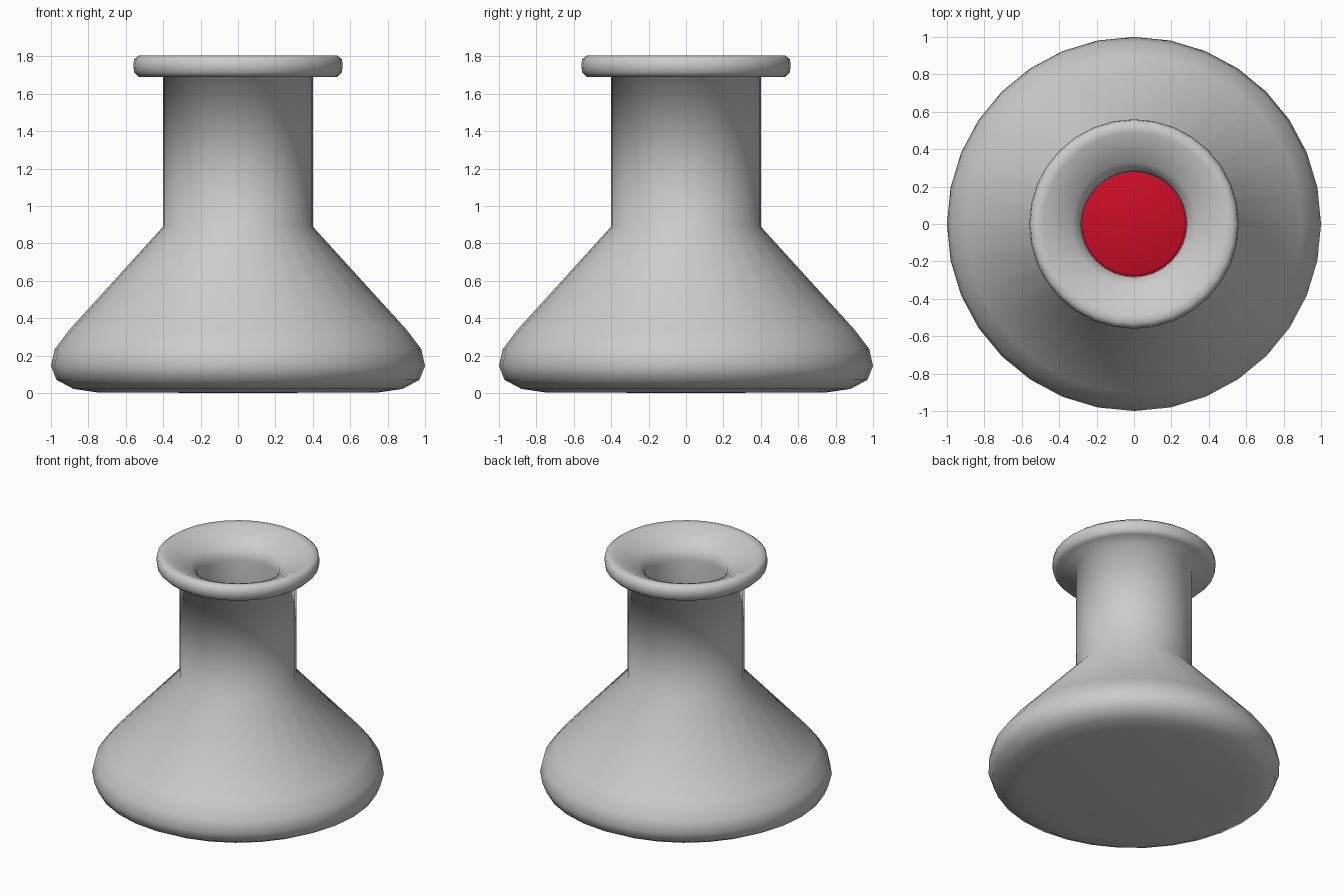
import bpy
import math

if "Cube" in bpy.data.objects:
    bpy.data.objects.remove(bpy.data.objects["Cube"])

SIDES = 32


def lathe(name, profile):
    """Revolve an (r, z) profile about z; zero-radius points become poles."""
    verts, rings, faces = [], [], []
    for r, z in profile:
        n = 1 if r == 0 else SIDES
        rings.append(range(len(verts), len(verts) + n))
        for i in range(n):
            a = 2 * math.pi * i / SIDES
            verts.append((r * math.cos(a), r * math.sin(a), z))
    for lo, hi in zip(rings, rings[1:]):
        for i in range(SIDES):
            j = (i + 1) % SIDES
            if len(lo) == 1:
                faces.append((lo[0], hi[j], hi[i]))
            elif len(hi) == 1:
                faces.append((lo[i], lo[j], hi[0]))
            else:
                faces.append((lo[i], lo[j], hi[j], hi[i]))
    mesh = bpy.data.meshes.new(name)
    mesh.from_pydata(verts, [], faces)
    mesh.shade_smooth()
    obj = bpy.data.objects.new(name, mesh)
    bpy.context.collection.objects.link(obj)
    return obj


# Flask: base, cone, neck, rolled lip, funnel mouth, then the inner wall
outer = [(0, 0), (0.75, 0.003), (0.88, 0.022), (0.97, 0.07), (1.0, 0.145),
         (0.98, 0.235), (0.90, 0.34), (0.40, 0.89), (0.40, 1.69)]
lip = [(0.53, 1.69), (0.555, 1.715), (0.56, 1.75), (0.555, 1.785),
       (0.53, 1.805), (0.49, 1.80), (0.41, 1.765), (0.33, 1.72), (0.285, 1.675)]
inner = [(0.28, 1.62), (0.28, 0.86), (0.80, 0.29), (0.88, 0.19),
         (0.85, 0.12), (0.74, 0.08), (0, 0.08)]
lathe("flask", outer + lip + inner)

# Liquid filling the body up to the bottom of the neck
liquid = lathe("liquid", [(0, 0.09), (0.73, 0.09), (0.84, 0.13), (0.87, 0.19),
                          (0.79, 0.285), (0.275, 0.845), (0.265, 0.85), (0, 0.85)])
red = bpy.data.materials.new("red_liquid")
red.diffuse_color = (0.6, 0.004, 0.02, 1)
red.use_nodes = True
red.node_tree.nodes["Principled BSDF"].inputs["Base Color"].default_value = red.diffuse_color
liquid.data.materials.append(red)
bpy.context.view_layer.objects.active = liquid
liquid.select_set(True)
bpy.ops.object.shade_smooth_by_angle(angle=math.radians(35))
